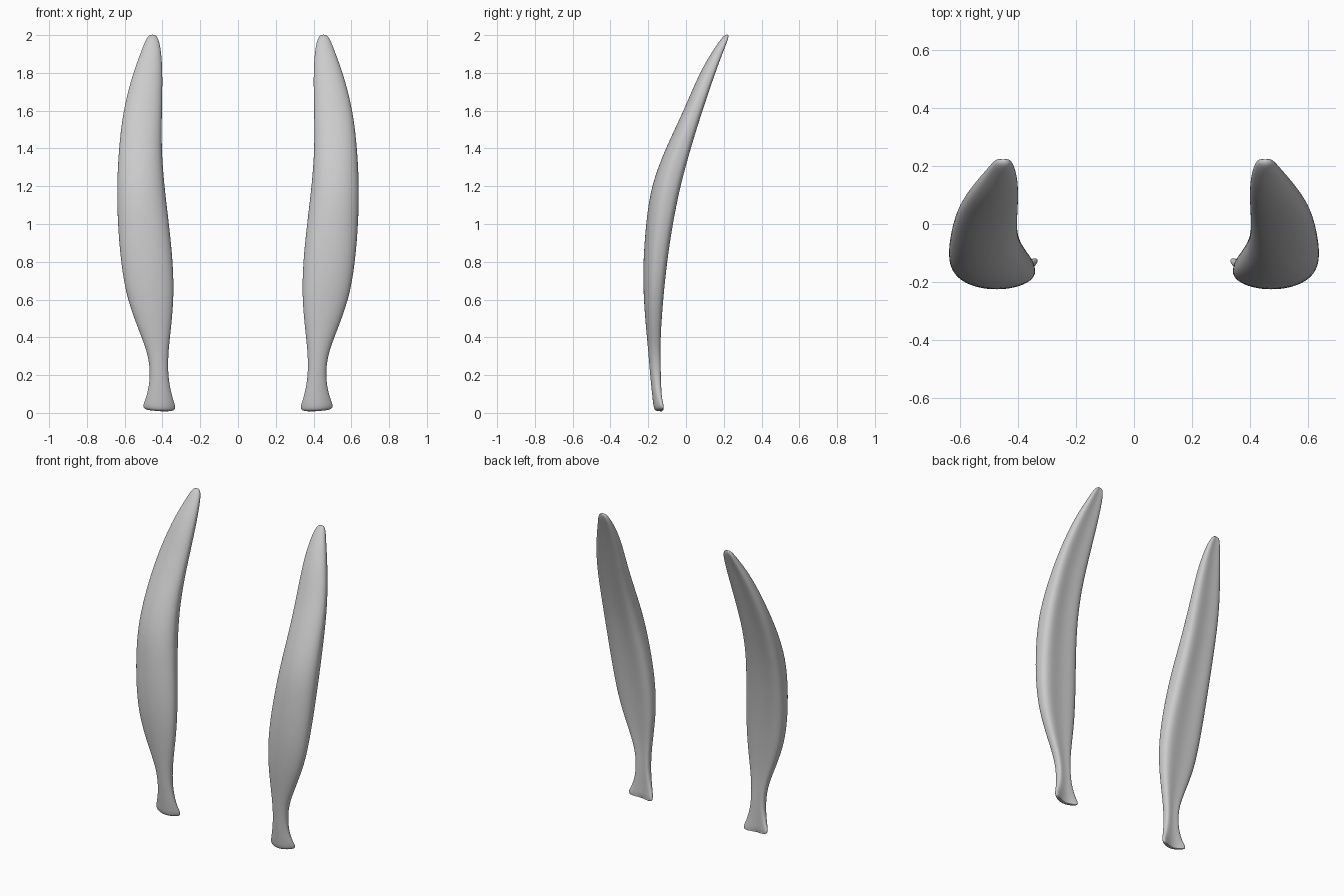
import bpy, bmesh, math

cube = bpy.data.objects.get("Cube")
if cube:
    bpy.data.objects.remove(cube, do_unlink=True)

SIDES = 24

grey = bpy.data.materials.new("plain_grey")
grey.use_nodes = True
colour = (0.6, 0.6, 0.6, 1)
grey.diffuse_color = colour
grey.node_tree.nodes["Principled BSDF"].inputs["Base Color"].default_value = colour

# Cross-sections: height, inner x, outer x, front y, back y, backward bow of the rims
SECTIONS = [
    (0.004, .345, .49, -.163, -.138, .022),
    (0.025, .327, .507, -.172, -.132, .026),
    (0.06, .34, .493, -.176, -.132, .014),
    (0.12, .357, .475, -.182, -.132, .004),
    (0.20, .37, .465, -.19, -.133, 0),
    (0.30, .37, .474, -.198, -.135, 0),
    (0.40, .36, .51, -.207, -.135, 0),
    (0.60, .337, .59, -.226, -.121, 0),
    (0.80, .343, .622, -.228, -.1, 0),
    (1.00, .364, .638, -.213, -.07, 0),
    (1.20, .389, .643, -.187, -.03, 0),
    (1.40, .405, .632, -.11, .025, 0),
    (1.60, .402, .61, -.012, .087, 0),
    (1.80, .398, .557, .07, .155, 0),
    (1.92, .407, .51, .143, .2, 0),
    (1.98, .42, .487, .185, .224, 0),
    (2.003, .437, .468, .207, .226, 0),
]


def section_ring(bm, z, x_in, x_out, y_front, y_back, bow):
    """Ring with a rounded front and a slightly hollow back."""
    cx, half = (x_in + x_out) / 2, (x_out - x_in) / 2
    rim = y_front + 0.55 * (y_back - y_front)
    tilt = 0.06 * max(0, 1 - z / 0.15)      # slanted sole
    ring = []
    for i in range(SIDES):
        a = math.tau * i / SIDES
        c, s = math.cos(a), math.sin(a)
        if s < 0:
            y = rim + s * (rim - y_front)
        else:
            y = rim + (1.41 * s ** 0.7 - 0.5 * s ** 4) * (y_back - rim)
        ring.append(bm.verts.new((cx + half * c, y + bow * c * c, z + tilt * half * (c + 1))))
    return ring


# Loft one blade, then mirror it
bm = bmesh.new()
rings = [section_ring(bm, *row) for row in SECTIONS]
for low, high in zip(rings, rings[1:]):
    for i in range(SIDES):
        j = (i + 1) % SIDES
        bm.faces.new((low[i], low[j], high[j], high[i]))
bm.faces.new(rings[0][::-1])
bm.faces.new(rings[-1])
bmesh.ops.recalc_face_normals(bm, faces=bm.faces)

mesh = bpy.data.meshes.new("curved_blades")
bm.to_mesh(mesh)
bm.free()
mesh.materials.append(grey)
mesh.shade_smooth()

blades = bpy.data.objects.new("curved_blades", mesh)
bpy.context.collection.objects.link(blades)
mirror = blades.modifiers.new("mirror", 'MIRROR')
mirror.use_mirror_merge = False
smooth = blades.modifiers.new("smooth", 'SUBSURF')
smooth.levels = smooth.render_levels = 2
